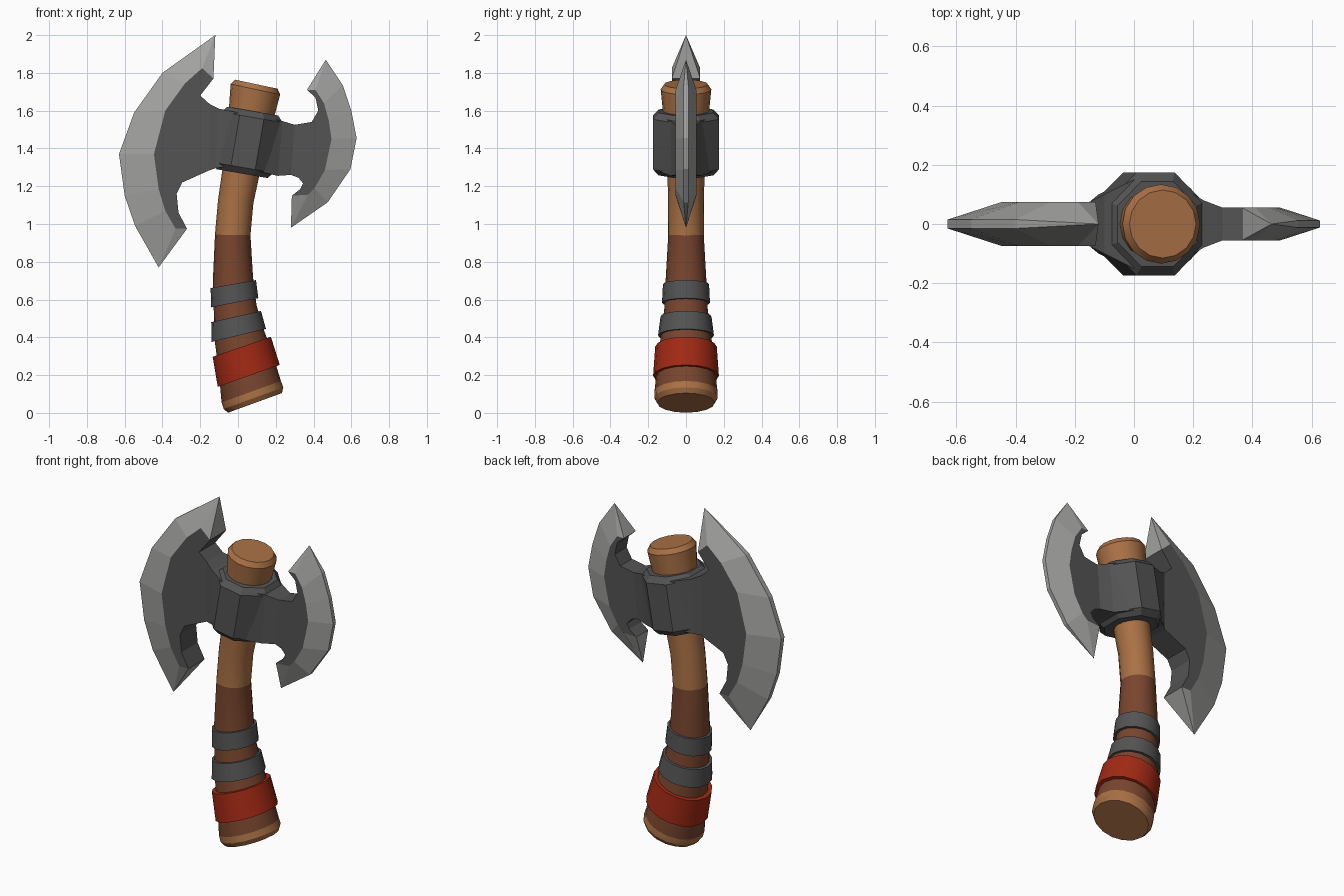
import bpy, bmesh, math
from mathutils import Vector

if "Cube" in bpy.data.objects:
    bpy.data.objects.remove(bpy.data.objects["Cube"])


def material(name, rgb):
    m = bpy.data.materials.new(name)
    m.diffuse_color = (*rgb, 1)
    m.use_nodes = True
    m.node_tree.nodes["Principled BSDF"].inputs["Base Color"].default_value = m.diffuse_color
    return m


WOOD = material("light wood", (0.40, 0.165, 0.06))
WRAP = material("brown leather", (0.19, 0.06, 0.027))
IRON = material("dark iron", (0.088, 0.088, 0.088))
STEEL = material("bright steel", (0.36, 0.36, 0.35))
RED = material("red cloth", (0.36, 0.022, 0.007))


def finish(name, bm, mats, smooth=False):
    bmesh.ops.remove_doubles(bm, verts=bm.verts, dist=0.0005)
    bmesh.ops.recalc_face_normals(bm, faces=bm.faces)
    mesh = bpy.data.meshes.new(name)
    bm.to_mesh(mesh)
    bm.free()
    for m in mats:
        mesh.materials.append(m)
    ob = bpy.data.objects.new(name, mesh)
    bpy.context.collection.objects.link(ob)
    if smooth:
        bpy.ops.object.select_all(action='DESELECT')
        ob.select_set(True)
        bpy.context.view_layer.objects.active = ob
        bpy.ops.object.shade_smooth_by_angle(angle=math.radians(30))
    return ob


def bridge(bm, a, b):
    n = len(a)
    return [bm.faces.new((a[i], a[(i + 1) % n], b[(i + 1) % n], b[i])) for i in range(n)]


def tube(name, stations, mats, rule=lambda i: 0, sides=16):
    """Loft of circles; station = (x, z, tilt in degrees, radius)."""
    bm = bmesh.new()
    rings = []
    for x, z, tilt, r in stations:
        t = math.radians(tilt)
        ring = []
        for k in range(sides):
            a = 2 * math.pi * k / sides
            u = r * math.cos(a)
            ring.append(bm.verts.new((x + u * math.cos(t), r * math.sin(a), z - u * math.sin(t))))
        rings.append(ring)
    for i in range(len(rings) - 1):
        for f in bridge(bm, rings[i], rings[i + 1]):
            f.material_index = rule(i)
    bm.faces.new(rings[0])
    bm.faces.new(rings[-1])
    return finish(name, bm, mats, True)


# Curved handle: wood at both ends, leather in between
tube("handle", [
    (0.090, 0.053, -20, 0.152), (0.082, 0.078, -20, 0.168), (0.070, 0.112, -20, 0.167),
    (0.040, 0.270, -19, 0.150), (0.004, 0.420, -13.5, 0.132), (-0.015, 0.550, -11, 0.115),
    (-0.027, 0.700, -9, 0.108), (-0.028, 0.942, 1, 0.094), (-0.012, 1.120, 6, 0.094),
    (0.020, 1.300, 8, 0.100), (0.060, 1.520, 11, 0.115), (0.092, 1.713, 12, 0.134),
    (0.097, 1.740, 12, 0.115)], [WOOD, WRAP], lambda i: 1 if 2 <= i <= 6 else 0)

# Bands around the grip
for name, mat, lo, hi in [
        ("red_band", RED, (0.057, 0.196, -19.5, 0.174), (0.020, 0.350, -19, 0.163)),
        ("lower_iron_band", IRON, (0.004, 0.410, -13.5, 0.148), (-0.010, 0.510, -12.7, 0.135)),
        ("upper_iron_band", IRON, (-0.017, 0.583, -11, 0.127), (-0.025, 0.682, -10, 0.122))]:
    tube(name, [lo, hi], [mat])

# Eight-sided collar, tilted with the handle, ends chamfered
bm = bmesh.new()
axis, side = Vector((0.17, 0, 0.985)), Vector((0.985, 0, -0.17))
corner = [(0.065, 0.174), (0.165, 0.075)]
prev = None
for h, inset in [(-0.168, 0.03), (-0.135, 0), (0.135, 0), (0.168, 0.03)]:
    pts = [(u, v) for u, v in corner]
    pts += [(u, -v) for u, v in reversed(corner)]
    pts += [(-u, v) for u, v in reversed(pts)][::1]
    pts.sort(key=lambda p: math.atan2(p[1], p[0]))
    ring = []
    for u, v in pts:
        s = 1 - inset / 0.174
        p = Vector((0.05, 0, 1.432)) + axis * h + side * (u * s)
        ring.append(bm.verts.new((p.x, v * s, p.z)))
    if prev:
        bridge(bm, prev, ring)
    else:
        bm.faces.new(ring)
    prev = ring
bm.faces.new(prev)
finish("head_collar", bm, [IRON])


def blade(name, outer, ridge, lower, upper, neck, t, e):
    """Flat cheek inside the ridge, steel bevel outside it, neck lofted to the collar."""
    bm = bmesh.new()

    def pair(p, h):
        return [bm.verts.new((p[0], -h, p[1])), bm.verts.new((p[0], h, p[1]))]

    body = [pair(p, t) for p in ridge + lower + upper]
    nr, nl, n = len(ridge), len(lower), len(ridge + lower + upper)
    for s in (0, 1):
        bm.faces.new([b[s] for b in body])
    # notch walls, leaving the neck opening free
    for i in range(nr - 1, n):
        if i != nr + nl - 1:
            a, b = body[i], body[(i + 1) % n]
            bm.faces.new((a[0], b[0], b[1], a[1]))
    # neck
    lo, up = body[nr + nl - 1], body[nr + nl]
    ring = [up[0], up[1], lo[1], lo[0]]
    for xt, zt, xb, zb, h in neck:
        new = pair((xt, zt), h) + pair((xb, zb), h)[::-1]
        bridge(bm, ring, new)
        ring = new
    bm.faces.new(ring)
    # steel cutting edge
    tips = (outer[0], outer[-1])
    rim = [pair(p, 0.0 if p in tips else e) for p in outer]
    steel = []
    for i in range(nr - 1):
        for s in (0, 1):
            steel.append((body[i][s], body[i + 1][s], rim[i + 1][s], rim[i][s]))
        steel.append((rim[i][0], rim[i + 1][0], rim[i + 1][1], rim[i][1]))
    for i in (0, nr - 1):
        steel.append((body[i][0], body[i][1], rim[i][1], rim[i][0]))
    for q in steel:
        bm.faces.new(q).material_index = 1
    finish(name, bm, [IRON, STEEL])


# Large left blade
top, bot = (-0.12, 2.0), (-0.42, 0.77)
blade("large_blade",
      [top, top, (-0.40, 1.80), (-0.55, 1.59), (-0.63, 1.37), (-0.60, 1.15), (-0.545, 0.99), bot, bot],
      [(-0.13, 1.77), (-0.19, 1.825), (-0.28, 1.745), (-0.385, 1.60), (-0.445, 1.37),
       (-0.42, 1.185), (-0.385, 1.07), (-0.33, 0.975), (-0.27, 0.975)],
      [(-0.315, 1.06), (-0.325, 1.16), (-0.295, 1.22), (-0.15, 1.285)],
      [(-0.15, 1.635), (-0.20, 1.68)],
      [(-0.10, 1.61, -0.12, 1.295, 0.10), (0.0, 1.59, -0.02, 1.31, 0.15)], 0.075, 0.015)

# Small right blade
top, bot = (0.465, 1.87), (0.28, 0.98)
blade("small_blade",
      [top, top, (0.555, 1.735), (0.60, 1.60), (0.628, 1.455), (0.595, 1.29), (0.475, 1.115), bot, bot],
      [(0.365, 1.71), (0.41, 1.71), (0.455, 1.64), (0.48, 1.55), (0.495, 1.45),
       (0.46, 1.285), (0.405, 1.19), (0.37, 1.155), (0.285, 1.15)],
      [(0.33, 1.185), (0.345, 1.215), (0.32, 1.245), (0.28, 1.26)],
      [(0.30, 1.525), (0.39, 1.54), (0.425, 1.60), (0.41, 1.67)],
      [(0.235, 1.545, 0.21, 1.255, 0.08), (0.12, 1.57, 0.10, 1.28, 0.15)], 0.055, 0.012)
